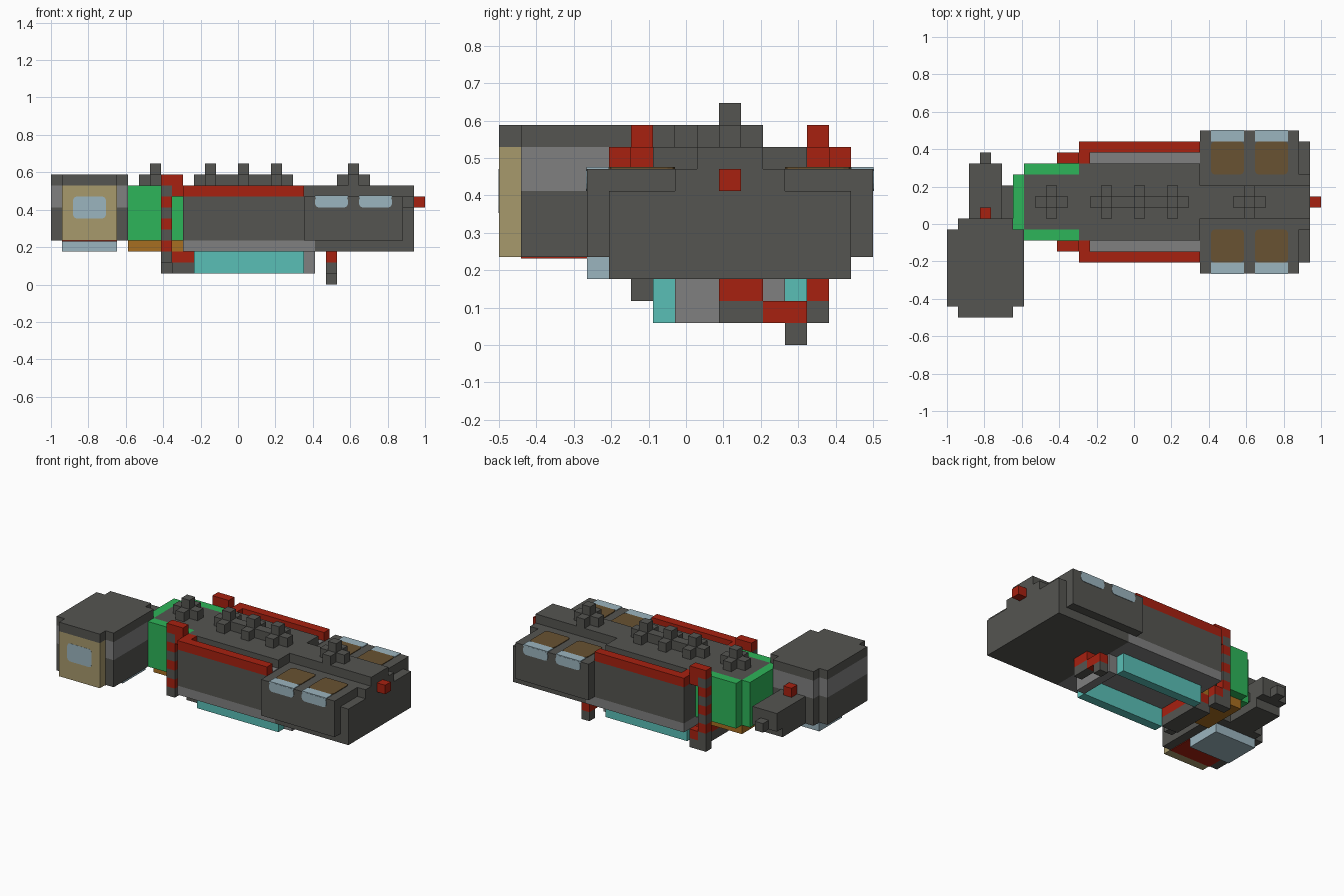
import bpy, bmesh
from mathutils import Vector

cube = bpy.data.objects.get("Cube")
if cube:
    bpy.data.objects.remove(cube, do_unlink=True)

U = 1 / 17                       # one block
ORIGIN = Vector((-17, -8.5, 0))  # grid corner, in blocks
MIRROR = 21                      # hull mirrors across depth 10.5


def material(name, r, g, b):
    m = bpy.data.materials.new(name)
    m.use_nodes = True
    m.diffuse_color = (r, g, b, 1)
    m.node_tree.nodes["Principled BSDF"].inputs["Base Color"].default_value = (r, g, b, 1)
    return m


DARK = material("dark grey", .09, .09, .082)
GREY = material("mid grey", .216, .216, .216)
RED = material("red", .39, .015, .005)
GREEN = material("green", .027, .46, .1)
TEAL = material("teal", .1, .52, .47)
TAN = material("tan", .39, .32, .15)
GLASS = material("pale blue", .33, .46, .52)
BROWN = material("brown", .14, .085, .032)
AMBER = material("amber", .39, .156, .015)


def box(name, mat, x, y, z, round_axis=None):
    """Block from (start, end) ranges in grid units; optional cut corners along one axis."""
    lo = (Vector((x[0], y[0], z[0])) + ORIGIN) * U
    hi = (Vector((x[1], y[1], z[1])) + ORIGIN) * U
    bm = bmesh.new()
    bmesh.ops.create_cube(bm, size=1)
    for v in bm.verts:
        v.co = Vector([(a + b) / 2 + c * (b - a) for a, b, c in zip(lo, hi, v.co)])
    if round_axis is not None:
        edges = [e for e in bm.edges
                 if abs((e.verts[0].co - e.verts[1].co).normalized()[round_axis]) > .9]
        bmesh.ops.bevel(bm, geom=edges, offset=.02, segments=2, profile=.5, affect='EDGES')
    mesh = bpy.data.meshes.new(name)
    bm.to_mesh(mesh)
    bm.free()
    mesh.materials.append(mat)
    obj = bpy.data.objects.new(name, mesh)
    bpy.context.collection.objects.link(obj)
    return obj


def pair(name, mat, x, y, z, round_axis=None):
    """The same block on both sides of the hull."""
    box("front_" + name, mat, x, y, z, round_axis)
    box("back_" + name, mat, x, (MIRROR - y[1], MIRROR - y[0]), z, round_axis)


# Main hull
box("hull", DARK, (12, 23), (5, 16), (4, 8))
box("hull_base", GREY, (12, 24), (5, 16), (3, 4))
box("hull_roof", DARK, (12, 23), (7, 14), (8, 9))
pair("rail", RED, (12, 23), (5, 6), (8, 9))
pair("rail_end", RED, (11, 13), (6, 7), (8, 9))
pair("rail_recess", GREY, (13, 23), (6, 7), (8, 8.08))

# Nose with shoulders, ridge and tip
box("nose_shoulders", DARK, (23, 32), (4, 17), (4, 8))
box("nose_base", DARK, (24, 33), (5, 16), (3, 4))
box("nose_slab", DARK, (32, 33), (5, 16), (4, 7))
box("nose_slab_top", DARK, (32, 33), (8, 13), (7, 8))
box("nose_ridge", DARK, (23, 33), (9, 12), (8, 9))
box("nose_tip", RED, (33, 34), (10, 11), (7, 8))
for x in (24, 28):
    span = (x, x + 3)
    pair("side_window", GLASS, span, (3.95, 4.05), (7, 8), 1)
    pair("top_window", GLASS, span, (3.97, 5), (7.9, 8.08))
    pair("hatch", BROWN, span, (5, 8), (7.95, 8.08), 2)

# Roof studs: a cross with a raised centre
for x in (9, 14, 17, 20, 27):
    box("stud_bar_long", DARK, (x - 1, x + 2), (10, 11), (9, 10))
    pair("stud_arm", DARK, (x, x + 1), (9, 10), (9, 10))
    box("stud_peak", DARK, (x, x + 1), (10, 11), (10, 11))

# Green tail section
box("tail_core", DARK, (7, 12), (8, 13), (4, 9))
box("tail_end", GREEN, (6, 7), (8, 13), (4, 9))
pair("tail_side", GREEN, (7, 12), (7, 8), (4, 9))
box("tail_floor", AMBER, (7, 12), (8, 13), (3, 4))

# Striped posts
for z in range(2, 9):
    pair("post_stripe", RED if z % 2 else DARK, (10, 11), (6, 7), (z, z + 1))
pair("post_cap", RED, (10, 12), (6, 7), (9, 10))
box("post_foot", DARK, (10, 12), (14, 15), (1, 2))
box("post_foot_bracket", RED, (11, 12), (14, 15), (2, 3))

# Belly: two skids between end walls
pair("skid", TEAL, (13, 23), (7, 8), (1, 3))
box("belly_front_wall", GREY, (23, 24), (8, 13), (1, 3))
box("belly_rear_wall", RED, (11, 13), (8, 13), (2, 3))
box("belly_rear_foot", DARK, (11, 13), (8, 13), (1, 2))

# Hanging hook under the nose
box("hook_mount", RED, (25, 26), (10, 12), (2, 3))
box("hook_arm", DARK, (25, 26), (10, 12), (1, 2))
box("hook_bend", RED, (25, 26), (12, 14), (1, 2))
box("hook_tip", DARK, (25, 26), (13, 14), (0, 1))

# Cabin: crossed layers give stepped corners
for name, mat, z in (("lower", DARK, (4, 7)), ("upper", GREY, (7, 9)), ("roof", DARK, (9, 10))):
    box("cabin_" + name, mat, (0, 7), (1, 8), z)
    box("cabin_back_" + name, mat, (1, 6), (8, 9), z)
box("cabin_roof_front", DARK, (1, 6), (0, 1), (9, 10))
box("cabin_door", TAN, (1, 6), (0, 1), (4, 9))
box("door_window", GLASS, (2, 5), (-.02, .05), (6, 8), 1)
box("cabin_thruster", GLASS, (1, 6), (4, 8), (3, 4))
box("cabin_floor", RED, (1, 6), (1, 4), (3.93, 4))

# Rear arm behind the cabin
box("arm_panel", DARK, (2, 5), (9, 13), (4, 7))
box("arm_end", DARK, (2, 5), (13, 14), (5, 7))
box("arm_point", DARK, (3, 4), (14, 15), (5, 6))
box("arm_side", DARK, (5, 6), (9, 12), (5, 6))
box("arm_knob", RED, (3, 4), (9, 10), (7, 8))
